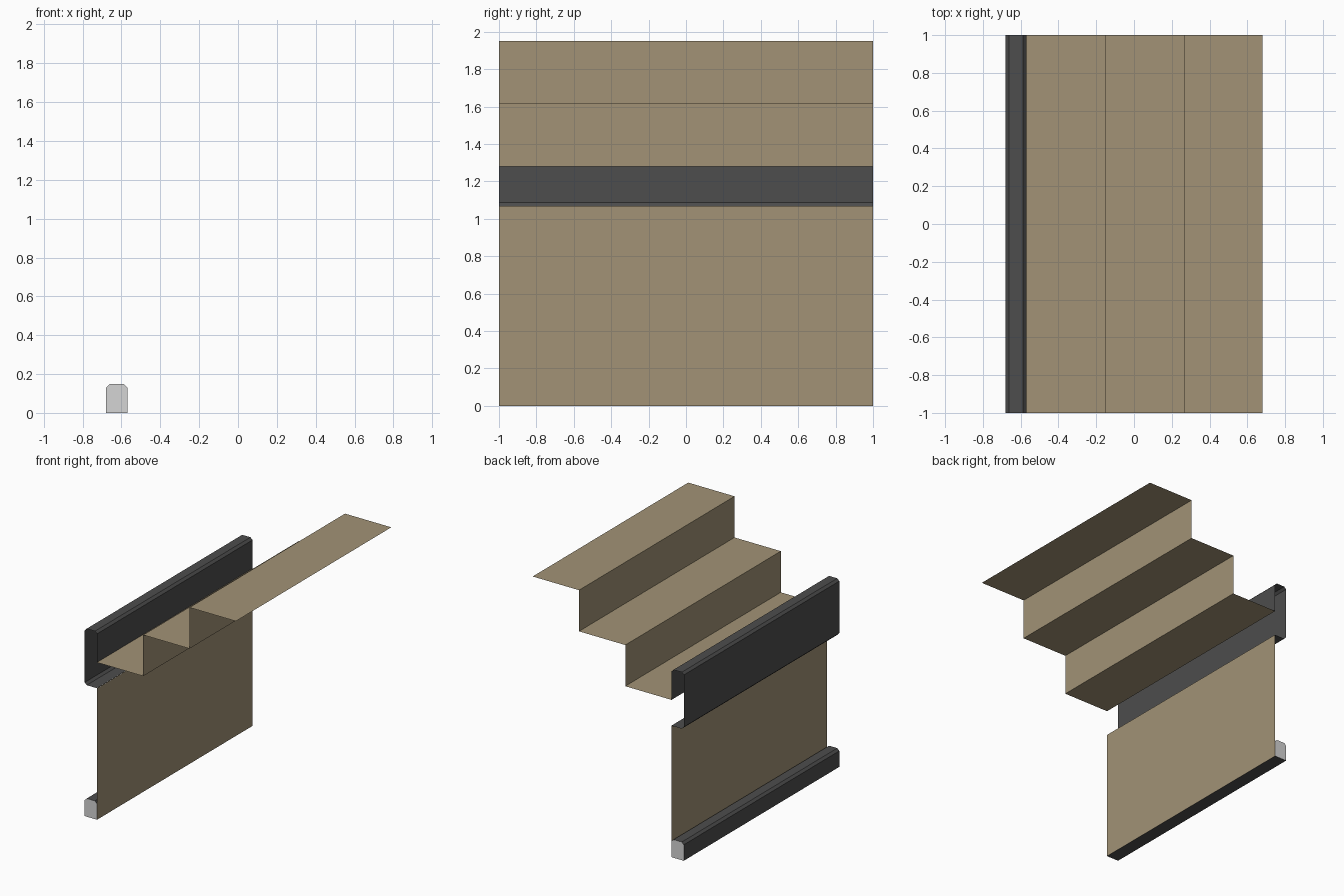
import bpy
import bmesh

if "Cube" in bpy.data.objects:
    bpy.data.objects.remove(bpy.data.objects["Cube"])


def material(name, rgb):
    m = bpy.data.materials.new(name)
    m.diffuse_color = (*rgb, 1)
    m.use_nodes = True
    m.node_tree.nodes["Principled BSDF"].inputs["Base Color"].default_value = m.diffuse_color
    return m


TAN = material("tan_plaster", (0.36, 0.29, 0.18))
DARK = material("dark_grey_trim", (0.075, 0.075, 0.075))
LIGHT = material("light_grey_end", (0.66, 0.66, 0.66))


def sweep(name, profile, mats, closed=False, caps=False):
    """Sweep an x-z profile along y from -1 to 1 as a thin sheet, optionally capped."""
    bm = bmesh.new()
    front = [bm.verts.new((x, -1, z)) for x, z in profile]
    back = [bm.verts.new((x, 1, z)) for x, z in profile]
    n = len(profile)
    for i in range(n if closed else n - 1):
        j = (i + 1) % n
        bm.faces.new((front[i], back[i], back[j], front[j]))
    if caps:
        for ring in (front, back):
            bm.faces.new(ring).material_index = 1
        bmesh.ops.recalc_face_normals(bm, faces=bm.faces)
    mesh = bpy.data.meshes.new(name)
    bm.to_mesh(mesh)
    bm.free()
    for m in mats:
        mesh.materials.append(m)
    obj = bpy.data.objects.new(name, mesh)
    bpy.context.collection.objects.link(obj)
    return obj


OUT, IN, C = -0.68, -0.57, 0.018   # outer and inner planes, chamfer size
TREAD, RISE, FLOOR, WALL_TOP, RAIL_TOP = 0.4167, 0.335, 1.28, 1.07, 1.53

# Stepped seating deck: three treads, two risers
steps = []
for i in range(3):
    z = FLOOR + i * RISE
    steps += [(IN + i * TREAD, z), (IN + (i + 1) * TREAD, z)]
sweep("stepped_deck", steps, [TAN])

# Wall below the deck, a hair in front of the kerb so it hides its inner face
sweep("lower_wall", [(IN + 0.001, WALL_TOP), (IN + 0.001, 0)], [TAN])

# Solid chamfered kerb at the ground with light ends
sweep("base_kerb", [(OUT, 0), (OUT, 0.148 - C), (OUT + C, 0.148),
                    (IN - C, 0.148), (IN, 0.148 - C), (IN, 0)],
      [DARK, LIGHT], closed=True, caps=True)

# Open chamfered parapet wrapping the deck edge
sweep("parapet", [(IN, WALL_TOP), (OUT + C, WALL_TOP), (OUT, WALL_TOP + C),
                  (OUT, RAIL_TOP - C), (OUT + C, RAIL_TOP),
                  (IN - C, RAIL_TOP), (IN, RAIL_TOP - C), (IN, FLOOR)], [DARK])
